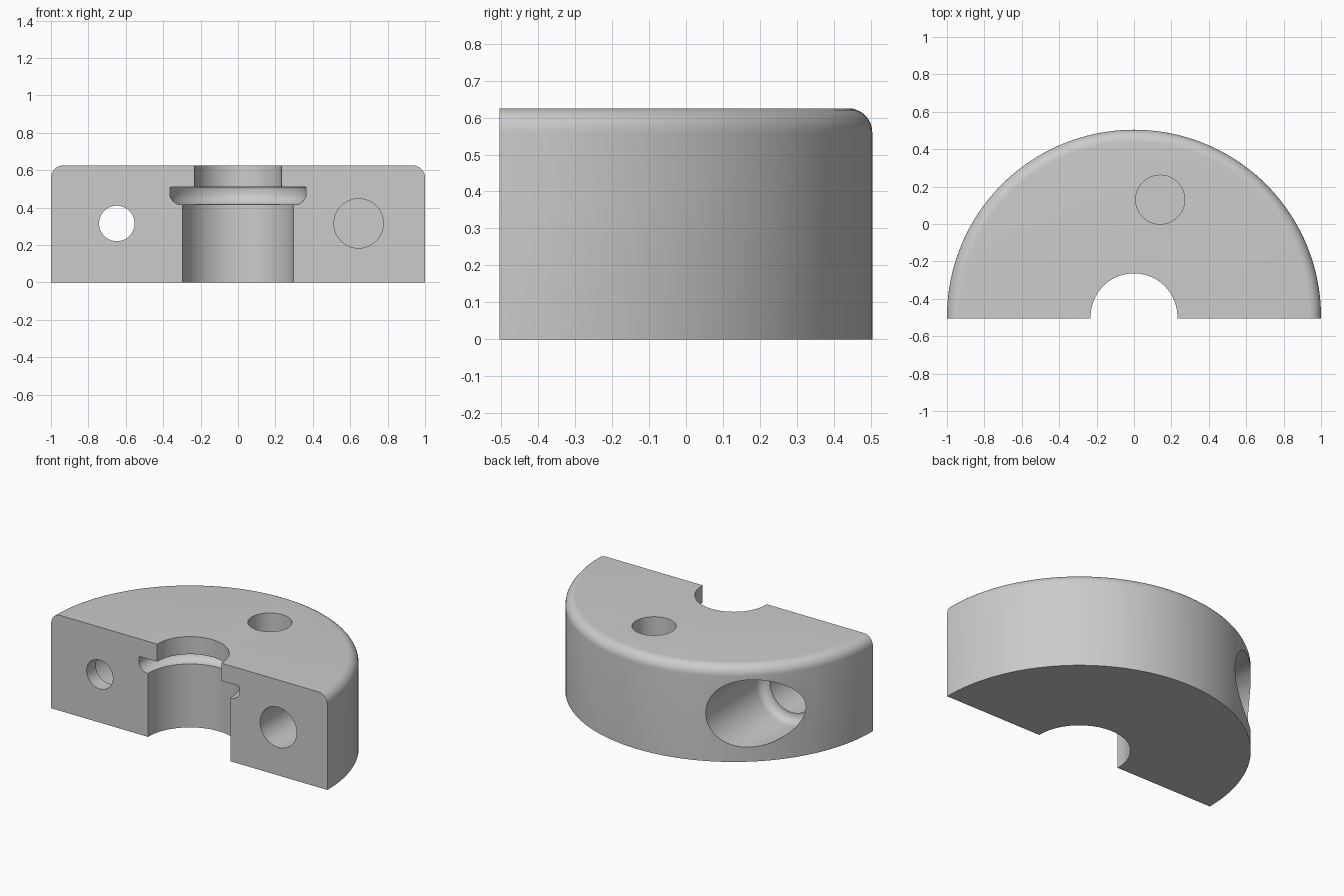
import bpy, bmesh, math
from mathutils import Matrix, Vector

if "Cube" in bpy.data.objects:
    bpy.data.objects.remove(bpy.data.objects["Cube"], do_unlink=True)

AXIS_Y = -0.496     # centre of the collar's rings
FRONT_Y = -0.504    # flat split face
HEIGHT = 0.625

grey = bpy.data.materials.new("plain_grey")
grey.use_nodes = True
grey.diffuse_color = (0.6, 0.6, 0.6, 1)
grey.node_tree.nodes["Principled BSDF"].inputs["Base Color"].default_value = (0.6, 0.6, 0.6, 1)


def arc(cx, cz, radius, start, end, steps=8):
    """Points of a circular arc in (radius, height) space."""
    angles = [math.radians(start + (end - start) * i / steps) for i in range(steps + 1)]
    return [(cx + radius * math.cos(a), cz + radius * math.sin(a)) for a in angles]


def finish(name, bm, matrix=Matrix()):
    bm.transform(matrix)
    bmesh.ops.remove_doubles(bm, verts=bm.verts, dist=0.00001)
    bmesh.ops.recalc_face_normals(bm, faces=bm.faces)
    mesh = bpy.data.meshes.new(name)
    bm.to_mesh(mesh)
    bm.free()
    mesh.materials.append(grey)
    obj = bpy.data.objects.new(name, mesh)
    bpy.context.collection.objects.link(obj)
    return obj


def lathe(name, profile, segments, matrix):
    """Revolve a closed (radius, height) profile around z, then place it."""
    bm = bmesh.new()
    verts = [bm.verts.new((r, 0, z)) for r, z in profile]
    edges = [bm.edges.new((verts[i - 1], verts[i])) for i in range(len(verts))]
    bmesh.ops.spin(bm, geom=verts + edges, cent=(0, 0, 0), axis=(0, 0, 1),
                   angle=math.tau, steps=segments, use_merge=True)
    # drop the zero-length leftovers on the axis
    bmesh.ops.remove_doubles(bm, verts=bm.verts, dist=0.00001)
    bmesh.ops.delete(bm, geom=[e for e in bm.edges if not e.link_faces], context='EDGES')
    return finish(name, bm, matrix)


def along_y(x, z):
    """Placement that lays a lathe's axis along +y."""
    return Matrix.Translation((x, 0, z)) @ Matrix.Rotation(math.radians(-90), 4, 'X')


# Collar ring: outer wall, rounded top edge, stepped bore with a groove
fillet = 0.065
profile = [(0.298, 0), (1, 0)]
profile += arc(1 - fillet, HEIGHT - fillet, fillet, 0, 90)
profile += [(0.232, HEIGHT), (0.232, 0.51)]
profile += arc(0.355, 0.5, 0.01, 90, 0, 3)
profile += arc(0.303, 0.477, 0.062, 0, -90)
profile += [(0.298, 0.415)]
collar = lathe("half_collar", profile, 160, Matrix.Translation((0, AXIS_Y, 0)))

cutters = []

# Box that removes the front half
bm = bmesh.new()
bmesh.ops.create_cube(bm, size=3)
cutters.append(finish("split_cutter", bm, Matrix.Translation((0, FRONT_Y - 1.5, 0.3))))

# Stepped screw hole, open to the curved back
screw = [(0, -0.7), (0.095, -0.7), (0.095, -0.41), (0.16, -0.41), (0.16, -0.17)]
screw += arc(0.165, -0.115, 0.055, -90, 0)
screw += [(0.22, 0.8), (0, 0.8)]
cutters.append(lathe("screw_hole_cutter", screw, 64, along_y(-0.648, 0.315)))

# Blind holes in the split face and the top
blind = [(0, -0.7), (0.132, -0.7), (0.132, -0.05), (0, -0.05)]
cutters.append(lathe("face_hole_cutter", blind, 64, along_y(0.645, 0.315)))
top_hole = [(0, 0.25), (0.131, 0.25), (0.131, 0.8), (0, 0.8)]
cutters.append(lathe("top_hole_cutter", top_hole, 64, Matrix.Translation((0.14, 0.13, 0))))

# Cut, then discard the cutters
for cutter in cutters:
    mod = collar.modifiers.new(cutter.name, 'BOOLEAN')
    mod.operation = 'DIFFERENCE'
    mod.solver = 'EXACT'
    mod.object = cutter
bpy.ops.object.select_all(action='DESELECT')
collar.select_set(True)
bpy.context.view_layer.objects.active = collar
for cutter in cutters:
    bpy.ops.object.modifier_apply(modifier=cutter.name)
    bpy.data.objects.remove(cutter, do_unlink=True)

bpy.ops.object.shade_smooth_by_angle(angle=math.radians(30))
